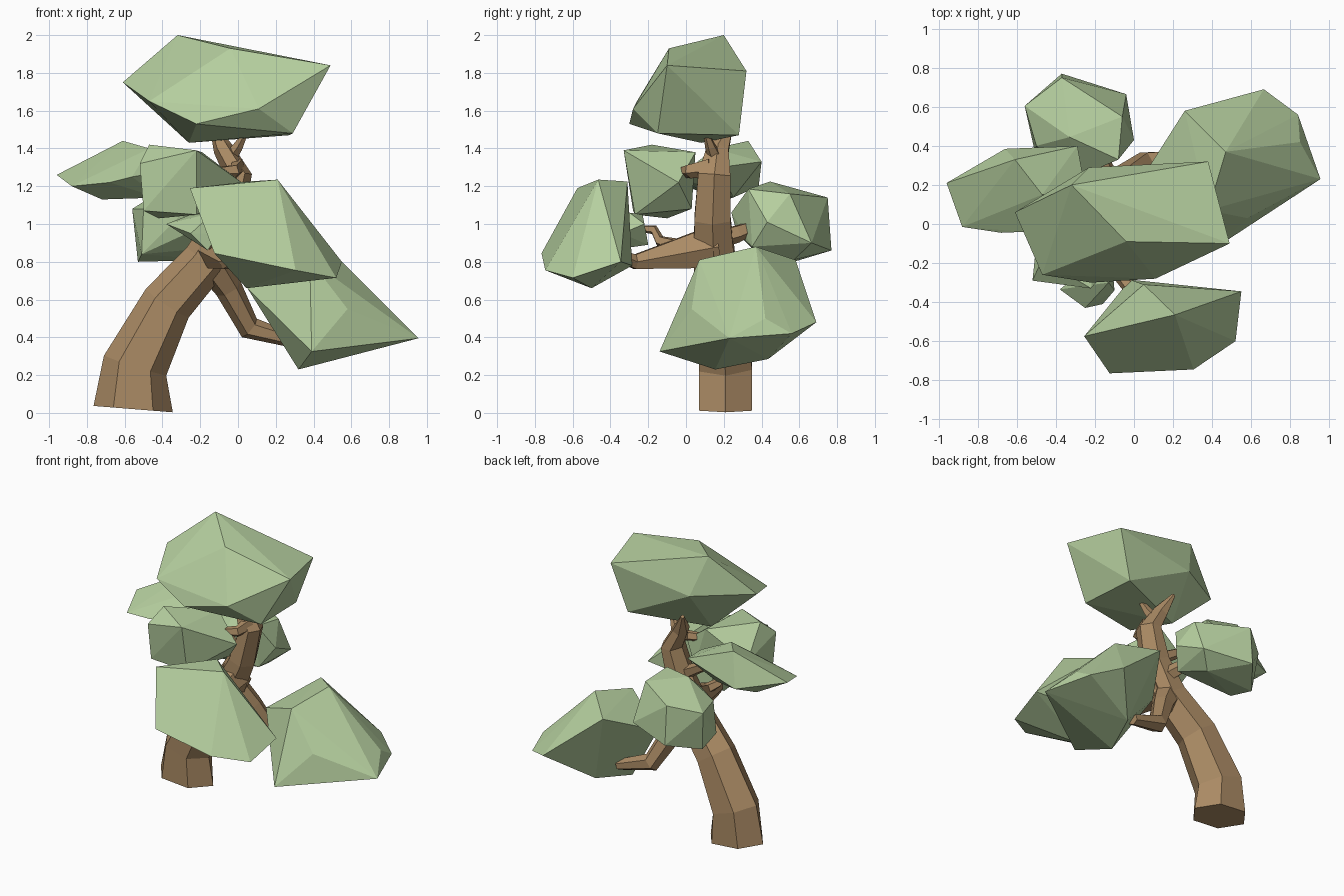
import bpy, bmesh, math
from mathutils import Vector


def material(name, rgb):
    m = bpy.data.materials.new(name)
    m.diffuse_color = (*rgb, 1)
    return m


LEAF = material("leaf_green", (0.47, 0.63, 0.35))
BARK = material("bark_brown", (0.41, 0.26, 0.13))


def finish(bm, name, mat):
    bmesh.ops.recalc_face_normals(bm, faces=bm.faces)
    me = bpy.data.meshes.new(name)
    bm.to_mesh(me)
    bm.free()
    me.materials.append(mat)
    ob = bpy.data.objects.new(name, me)
    bpy.context.collection.objects.link(ob)
    return ob


def clump(name, *pts):
    """Faceted leaf clump: convex hull of its corner points."""
    bm = bmesh.new()
    for p in pts:
        bm.verts.new(p)
    res = bmesh.ops.convex_hull(bm, input=bm.verts)
    junk = {v for v in res["geom_interior"] + res["geom_unused"]
            if isinstance(v, bmesh.types.BMVert)}
    bmesh.ops.delete(bm, geom=list(junk), context='VERTS')
    return finish(bm, name, LEAF)


def limb(name, path, ref=(0, 1, 0), sides=6):
    """Faceted tapering limb; path items are (x, y, z, radius, radius along ref)."""
    bm = bmesh.new()
    pts = [Vector(p[:3]) for p in path]
    rings = []
    for i, p in enumerate(path):
        t = (pts[min(i + 1, len(pts) - 1)] - pts[max(i - 1, 0)]).normalized()
        v = t.cross(Vector(ref)).normalized()
        u = v.cross(t)
        ring = []
        for k in range(sides):
            a = 2 * math.pi * (k + 0.5) / sides
            ring.append(bm.verts.new(pts[i] + v * p[3] * math.sin(a) * 1.05
                                     + u * p[4] * math.cos(a) * 1.1))
        rings.append(ring)
    for a, b in zip(rings, rings[1:]):
        for k in range(sides):
            n = (k + 1) % sides
            bm.faces.new((a[k], a[n], b[n], b[k]))
    bm.faces.new(rings[0])
    bm.faces.new(rings[-1])
    return finish(bm, name, BARK)


# Trunk, leaning right then rising, with a slanted foot
limb("trunk", [(-0.555, 0.21, 0.02, 0.2, 0.147), (-0.545, 0.21, 0.25, 0.165, 0.147),
               (-0.375, 0.19, 0.58, 0.13, 0.13), (-0.17, 0.15, 0.81, 0.115, 0.115),
               (-0.06, 0.14, 1.03, 0.09, 0.1), (0.0, 0.15, 1.26, 0.07, 0.09),
               (-0.08, 0.17, 1.4, 0.05, 0.06), (-0.14, 0.24, 1.53, 0.012, 0.012)])
for v in bpy.data.objects["trunk"].data.vertices[:6]:
    v.co.z = max(0.0, 0.02 - 0.08 * (v.co.x + 0.555))

# Branches
limb("low_branch", [(-0.16, 0.15, 0.82, 0.09, 0.09), (-0.05, 0.23, 0.66, 0.07, 0.07),
                    (0.06, 0.31, 0.45, 0.06, 0.06), (0.3, 0.34, 0.38, 0.035, 0.04)])
limb("front_branch", [(-0.13, 0.16, 0.88, 0.11, 0.12), (-0.11, 0.0, 0.85, 0.08, 0.09),
                      (-0.06, -0.27, 0.8, 0.04, 0.04), (0.03, -0.4, 0.85, 0.03, 0.03)], (0, 0, 1))
limb("small_front_branch", [(-0.11, -0.02, 0.88, 0.04, 0.04), (-0.16, -0.14, 0.91, 0.03, 0.03),
                            (-0.18, -0.17, 0.97, 0.025, 0.025),
                            (-0.2, -0.28, 0.98, 0.015, 0.015)], (1, 0, 0), 5)
limb("back_branch", [(-0.1, 0.16, 0.92, 0.05, 0.05), (-0.14, 0.27, 0.95, 0.045, 0.045),
                     (-0.2, 0.4, 1.0, 0.03, 0.03)], (0, 0, 1), 5)
limb("middle_branch", [(0.0, 0.13, 1.3, 0.04, 0.05), (-0.02, 0.02, 1.28, 0.035, 0.035),
                       (-0.18, -0.05, 1.27, 0.02, 0.02)], (0, 0, 1), 5)
limb("left_branch", [(-0.05, 0.13, 1.05, 0.05, 0.05), (-0.22, 0.16, 1.15, 0.035, 0.035),
                     (-0.4, 0.19, 1.25, 0.02, 0.02)], sides=5)
limb("top_twig", [(-0.05, 0.16, 1.34, 0.04, 0.04), (0.0, 0.13, 1.41, 0.027, 0.027),
                  (0.05, 0.1, 1.5, 0.01, 0.01)], sides=5)

# Leaf clumps
clump("top_clump", (-0.61, 0.06, 1.75), (-0.32, 0.2, 2.0), (-0.04, -0.09, 1.93),
      (0.49, -0.1, 1.84), (0.38, 0.32, 1.81), (0.11, -0.28, 1.61), (-0.22, -0.3, 1.53),
      (-0.47, -0.26, 1.65), (0.29, -0.15, 1.48), (-0.26, 0.08, 1.43),
      (0.27, 0.28, 1.47), (-0.23, 0.29, 1.72))
clump("left_clump", (-0.96, 0.21, 1.26), (-0.61, 0.33, 1.44), (-0.29, 0.4, 1.33),
      (-0.66, 0.385, 1.2), (-0.88, -0.015, 1.2), (-0.68, -0.045, 1.22), (-0.72, 0.22, 1.13),
      (-0.56, -0.04, 1.25), (-0.25, 0.18, 1.3), (-0.42, 0.25, 1.14), (-0.47, 0.15, 1.4))
clump("middle_clump", (-0.47, -0.18, 1.42), (-0.22, -0.33, 1.39), (-0.19, 0.05, 1.38),
      (0.02, -0.04, 1.22), (-0.52, -0.29, 1.32), (-0.5, -0.28, 1.07),
      (-0.42, -0.1, 1.03), (-0.22, -0.27, 1.05), (-0.09, 0.03, 1.08), (-0.49, 0.0, 1.2))
clump("back_clump", (-0.33, 0.445, 1.225), (-0.56, 0.605, 1.08), (-0.37, 0.75, 1.14),
      (-0.37, 0.77, 0.86), (-0.06, 0.55, 1.16), (-0.04, 0.665, 0.9), (0, 0.43, 1.01),
      (-0.08, 0.33, 1.185), (-0.08, 0.35, 0.88), (-0.29, 0.24, 1.06), (-0.27, 0.27, 0.95),
      (-0.53, 0.57, 0.8), (-0.51, 0.38, 0.84), (-0.15, 0.57, 0.81), (-0.5, 0.4, 1.08))
clump("front_clump", (-0.255, -0.575, 1.19), (0.21, -0.465, 1.235), (0.55, -0.345, 0.8),
      (0.52, -0.6, 0.715), (0.305, -0.745, 0.755), (-0.125, -0.765, 0.845),
      (0.045, -0.5, 0.66), (-0.02, -0.285, 0.78), (0.05, -0.31, 1.225), (-0.13, -0.5, 0.86))
clump("right_clump", (0.47, 0.37, 0.88), (0.955, 0.23, 0.395), (0.85, 0.42, 0.5),
      (0.665, 0.69, 0.48), (0.26, 0.58, 0.81), (0.84, 0.56, 0.42), (0.58, 0.03, 0.55),
      (0.39, -0.14, 0.325), (0.32, 0.155, 0.23), (0.42, 0.435, 0.285),
      (0.05, 0.25, 0.66), (0.38, 0.07, 0.81))
clump("small_clump", (-0.38, -0.335, 1.0), (-0.25, -0.43, 0.95), (-0.16, -0.41, 0.86),
      (-0.13, -0.3, 1.06), (-0.1, -0.34, 0.95), (-0.25, -0.23, 1.05),
      (-0.2, -0.2, 0.89), (-0.11, -0.22, 1.0))
